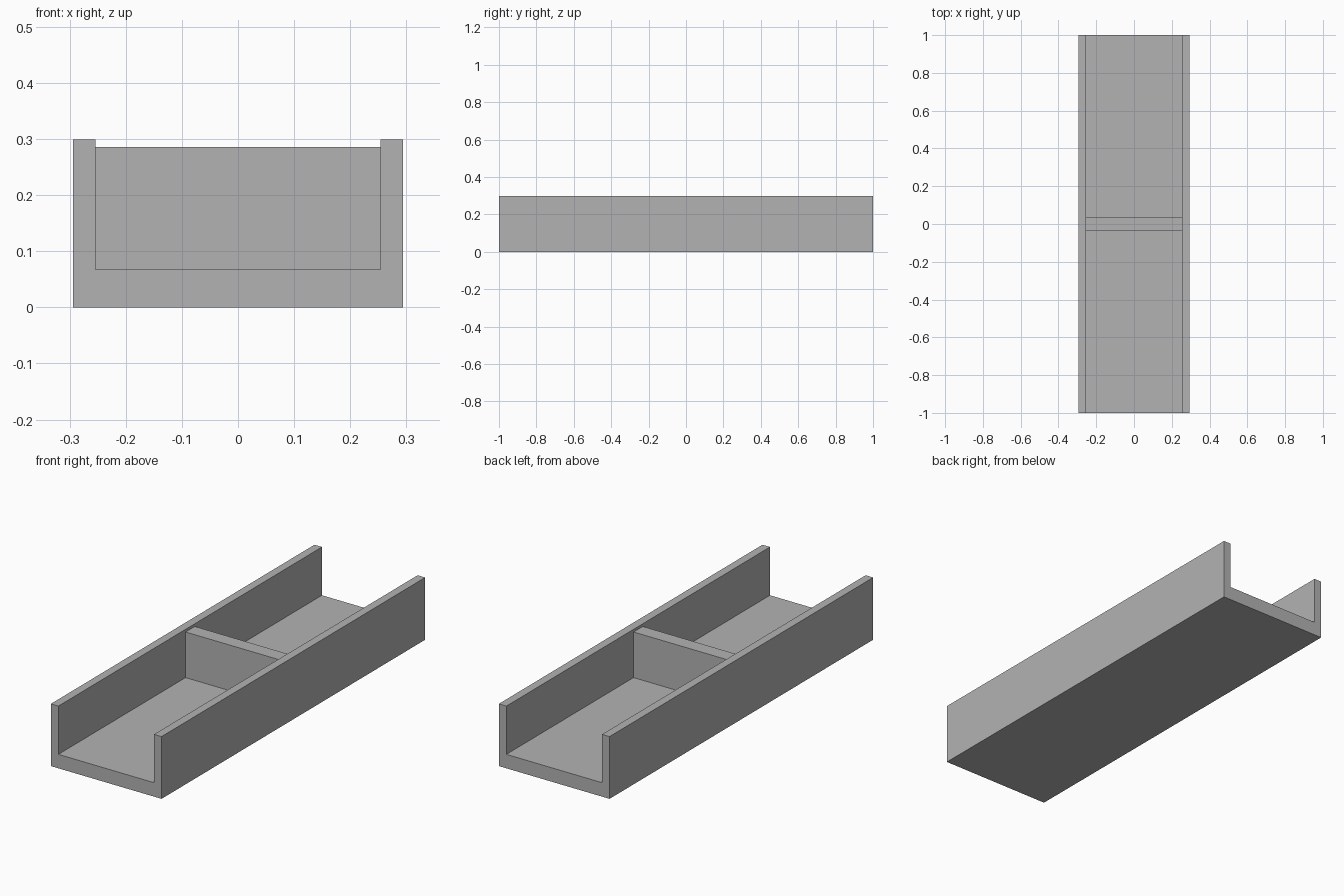
import bpy
import bmesh
from mathutils import Matrix, Vector

cube = bpy.data.objects.get("Cube")
if cube:
    bpy.data.objects.remove(cube, do_unlink=True)

LENGTH = 2.0
OUTER, INNER = 0.294, 0.254      # half widths of the trough
HEIGHT, FLOOR = 0.299, 0.067
DIVIDER_TOP, DIVIDER_THICK = 0.286, 0.07

# Single grey material
grey = bpy.data.materials.new("plain_grey")
grey.use_nodes = True
colour = (0.45, 0.45, 0.45, 1.0)
grey.diffuse_color = colour
grey.node_tree.nodes["Principled BSDF"].inputs["Base Color"].default_value = colour


def add_object(name, bm):
    bmesh.ops.recalc_face_normals(bm, faces=bm.faces)
    mesh = bpy.data.meshes.new(name)
    bm.to_mesh(mesh)
    bm.free()
    mesh.materials.append(grey)
    obj = bpy.data.objects.new(name, mesh)
    bpy.context.collection.objects.link(obj)
    return obj


# Open trough: U-shaped profile extruded along its length
half = [(OUTER, 0), (OUTER, HEIGHT), (INNER, HEIGHT), (INNER, FLOOR)]
profile = half + [(-x, z) for x, z in reversed(half)]
bm = bmesh.new()
end = bm.faces.new([bm.verts.new((x, -LENGTH / 2, z)) for x, z in profile])
swept = bmesh.ops.extrude_face_region(bm, geom=[end], use_keep_orig=True)
bmesh.ops.translate(bm, vec=Vector((0, LENGTH, 0)),
                    verts=[v for v in swept["geom"] if isinstance(v, bmesh.types.BMVert)])
add_object("trough", bm)

# Cross wall in the middle, standing on the floor
bm = bmesh.new()
size = Vector((2 * INNER, DIVIDER_THICK, DIVIDER_TOP - FLOOR))
bmesh.ops.create_cube(bm, size=1.0, matrix=Matrix.Translation(
    (0, 0, (DIVIDER_TOP + FLOOR) / 2)) @ Matrix.Diagonal(size).to_4x4())
add_object("divider", bm)
